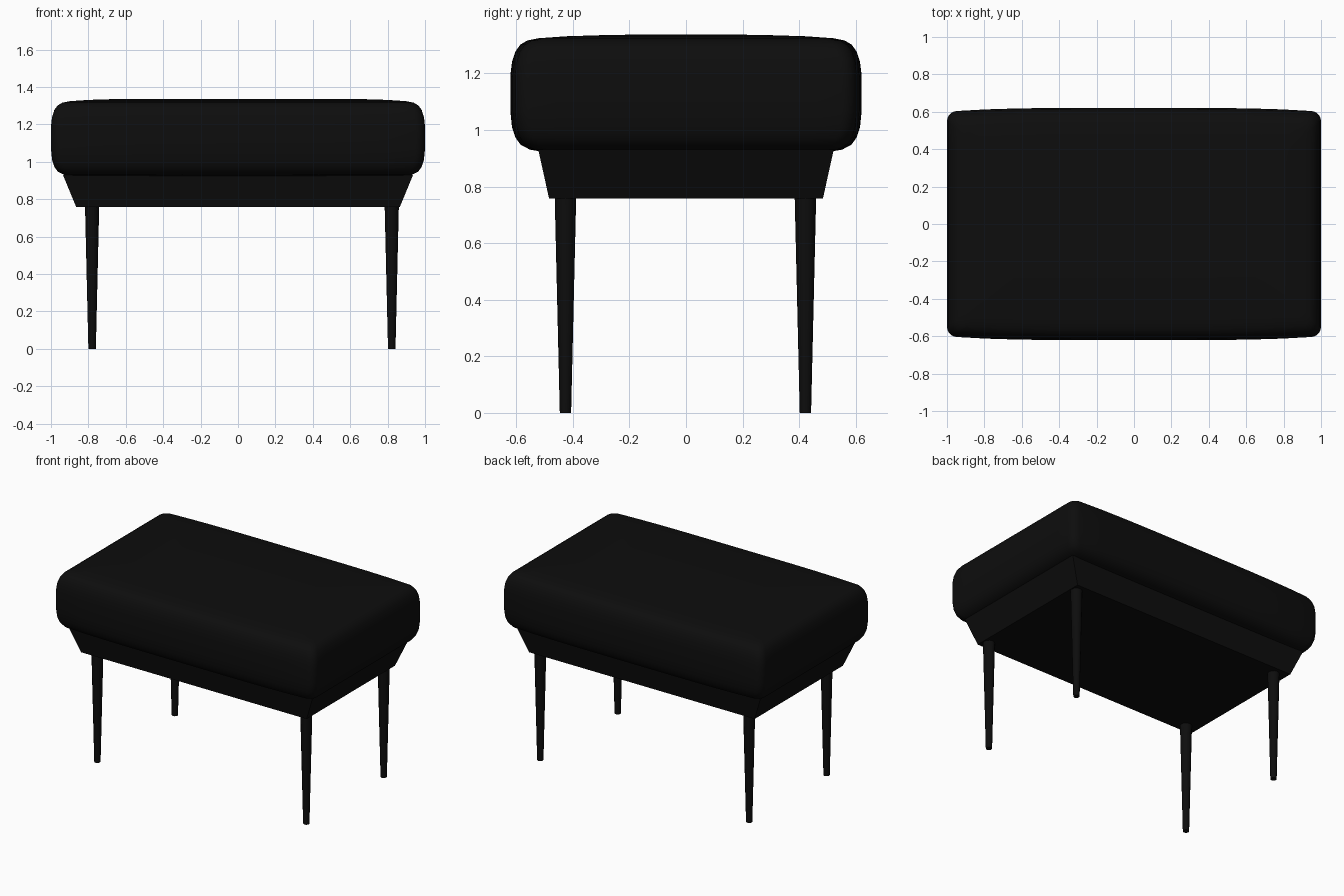
import bpy, bmesh, math

if "Cube" in bpy.data.objects:
    bpy.data.objects.remove(bpy.data.objects["Cube"])

black = bpy.data.materials.new("black_fabric")
black.diffuse_color = (0.004, 0.004, 0.004, 1)
black.use_nodes = True
black.node_tree.nodes["Principled BSDF"].inputs["Base Color"].default_value = black.diffuse_color


def finish(bm, name, smooth):
    bmesh.ops.recalc_face_normals(bm, faces=bm.faces)
    mesh = bpy.data.meshes.new(name)
    bm.to_mesh(mesh)
    bm.free()
    mesh.materials.append(black)
    ob = bpy.data.objects.new(name, mesh)
    bpy.context.collection.objects.link(ob)
    if smooth:
        bpy.ops.object.select_all(action='DESELECT')
        ob.select_set(True)
        bpy.context.view_layer.objects.active = ob
        bpy.ops.object.shade_smooth_by_angle(angle=math.radians(40))
    return ob


def loft(rings, name, smooth):
    """Skin a stack of equal-length rings and cap both ends."""
    bm = bmesh.new()
    loops = [[bm.verts.new(p) for p in ring] for ring in rings]
    n = len(loops[0])
    for a, b in zip(loops, loops[1:]):
        for i in range(n):
            j = (i + 1) % n
            bm.faces.new((a[i], a[j], b[j], b[i]))
    bm.faces.new(loops[0][::-1])
    bm.faces.new(loops[-1])
    return finish(bm, name, smooth)


def cushion_outline(hx=1.0, hy=0.6, r=0.05, bulge=0.021):
    """Rounded rectangle whose long sides swell outwards."""
    pts = []
    corners = [(1, 1, 0), (-1, 1, 90), (-1, -1, 180), (1, -1, 270)]
    for k, (sx, sy, start) in enumerate(corners):
        for s in range(6):
            a = math.radians(start + 18 * s)
            pts.append((sx * (hx - r) + r * math.cos(a),
                        sy * (hy - r) + r * math.sin(a)))
        # intermediate points along the side that follows this corner
        x0, y0 = pts[-1]
        for s in range(1, 12):
            t = s / 12
            if k % 2 == 0:
                pts.append((x0 * (1 - 2 * t), y0))
            else:
                pts.append((x0, y0 * (1 - 2 * t)))
    return [(x, y + math.copysign(bulge, y) * (1 - x ** 4) * min(1, abs(y) / hy))
            for x, y in pts]


# Cushion: (inset, height) profile swept round the outline
profile = [(0.30, 0.918), (0.12, 0.922), (0.07, 0.93), (0.037, 0.947), (0.018, 0.973),
           (0.006, 1.01), (0, 1.07), (0, 1.19), (0.006, 1.24), (0.018, 1.277),
           (0.035, 1.301), (0.06, 1.316), (0.10, 1.324), (0.20, 1.331),
           (0.36, 1.336), (0.52, 1.337)]
outline = cushion_outline()
loft([[(x * (1 - d), y * (0.62 - d) / 0.62, z) for x, y in outline]
      for d, z in profile], "cushion", True)

# Tapered base under the cushion
loft([[(sx * hx, sy * hy, z) for sx, sy in ((1, 1), (-1, 1), (-1, -1), (1, -1))]
      for hx, hy, z in ((0.865, 0.484, 0.758), (0.936, 0.522, 0.93))], "base", False)

# Four tapered round legs
for side, x in (("left", -0.78), ("right", 0.822)):
    for end, y in (("front", -0.426), ("back", 0.422)):
        rings = [[(x + r * math.cos(i * math.tau / 12), y + r * math.sin(i * math.tau / 12), z)
                  for i in range(12)] for r, z in ((0.02, 0), (0.038, 0.765))]
        loft(rings, f"{end}_{side}_leg", True)
